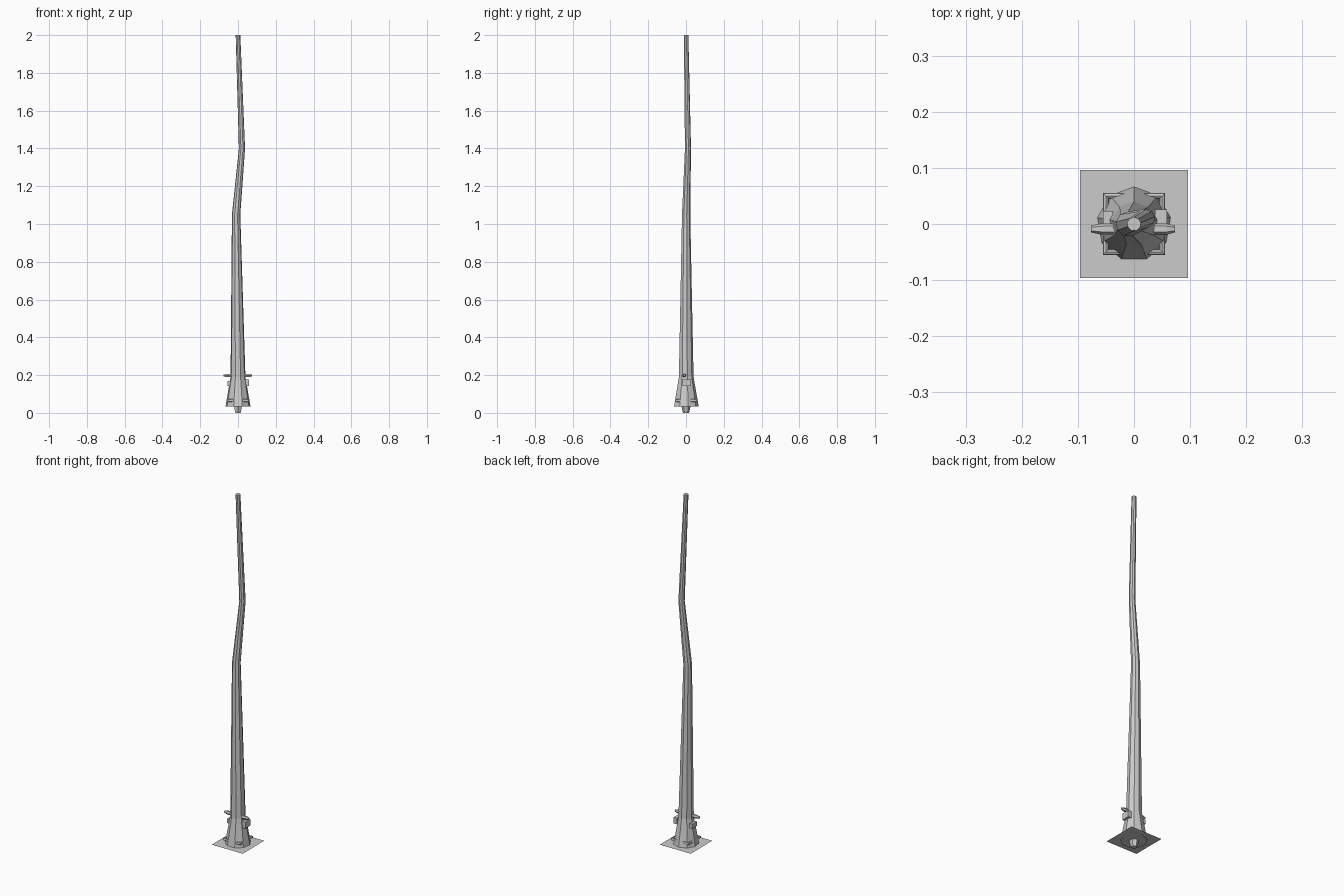
import bpy, bmesh, math
from mathutils import Vector

if "Cube" in bpy.data.objects:
    bpy.data.objects.remove(bpy.data.objects["Cube"])


def finish(name, bm):
    bmesh.ops.recalc_face_normals(bm, faces=bm.faces[:])
    mesh = bpy.data.meshes.new(name)
    bm.to_mesh(mesh)
    bm.free()
    ob = bpy.data.objects.new(name, mesh)
    bpy.context.collection.objects.link(ob)
    return ob


def loft(name, rings, cap=True):
    """Bridge a list of vertex rings with quads."""
    bm = bmesh.new()
    loops = [[bm.verts.new(p) for p in ring] for ring in rings]
    n = len(loops[0])
    for a, b in zip(loops, loops[1:]):
        for i in range(n):
            j = (i + 1) % n
            bm.faces.new((a[i], a[j], b[j], b[i]))
    if cap:
        bm.faces.new(loops[0])
        bm.faces.new(loops[-1])
    return finish(name, bm)


def ring(x, y, z, r, n=9, start=90):
    angles = [math.radians(start) + math.tau * i / n for i in range(n)]
    return [Vector((x + r * math.cos(a), y + r * math.sin(a), z)) for a in angles]


def box(name, loc, size):
    bpy.ops.mesh.primitive_cube_add(size=1, location=loc)
    ob = bpy.context.object
    ob.name = name
    ob.scale = size
    return ob


# Crooked tapering pole with flared foot: x, y, z, radius
path = [(0, 0, 0.035, 0.067), (0, 0, 0.19, 0.040), (-0.010, 0, 1.05, 0.0225),
        (0.021, 0.010, 1.40, 0.0165), (0, 0, 2.0, 0.0125)]
loft("bent_pole", [ring(*p) for p in path])

# Stub below the foot
loft("ground_stub", [ring(0, 0, 0, 0.016, 6), ring(0, 0, 0.012, 0.019, 6),
                     ring(0, 0, 0.036, 0.024, 6)])

# Thin square ground sheet
bpy.ops.mesh.primitive_plane_add(size=0.192, location=(0, 0, 0.04))
bpy.context.object.name = "ground_sheet"

# Square collar whose corners poke through the foot
bpy.ops.mesh.primitive_torus_add(major_segments=4, minor_segments=8,
                                 major_radius=0.071, minor_radius=0.0075,
                                 location=(0, 0, 0.066),
                                 rotation=(0, 0, math.pi / 4))
bpy.context.object.name = "square_collar"

# Side brackets and pegs
box("right_bracket", (0.048, 0.003, 0.16), (0.022, 0.045, 0.035))
box("left_bracket", (-0.046, 0.003, 0.155), (0.018, 0.04, 0.025))
for side, s, tip in (("left", -1, 0.077), ("right", 1, 0.073)):
    sections = [(0.025, 0.010), (0.058, 0.010), (tip, 0.006)]
    loft(side + "_peg", [[Vector((s * x, -0.009 + p.x, 0.198 + p.y))
                          for p in ring(0, 0, 0, r, 6, 0)] for x, r in sections])
